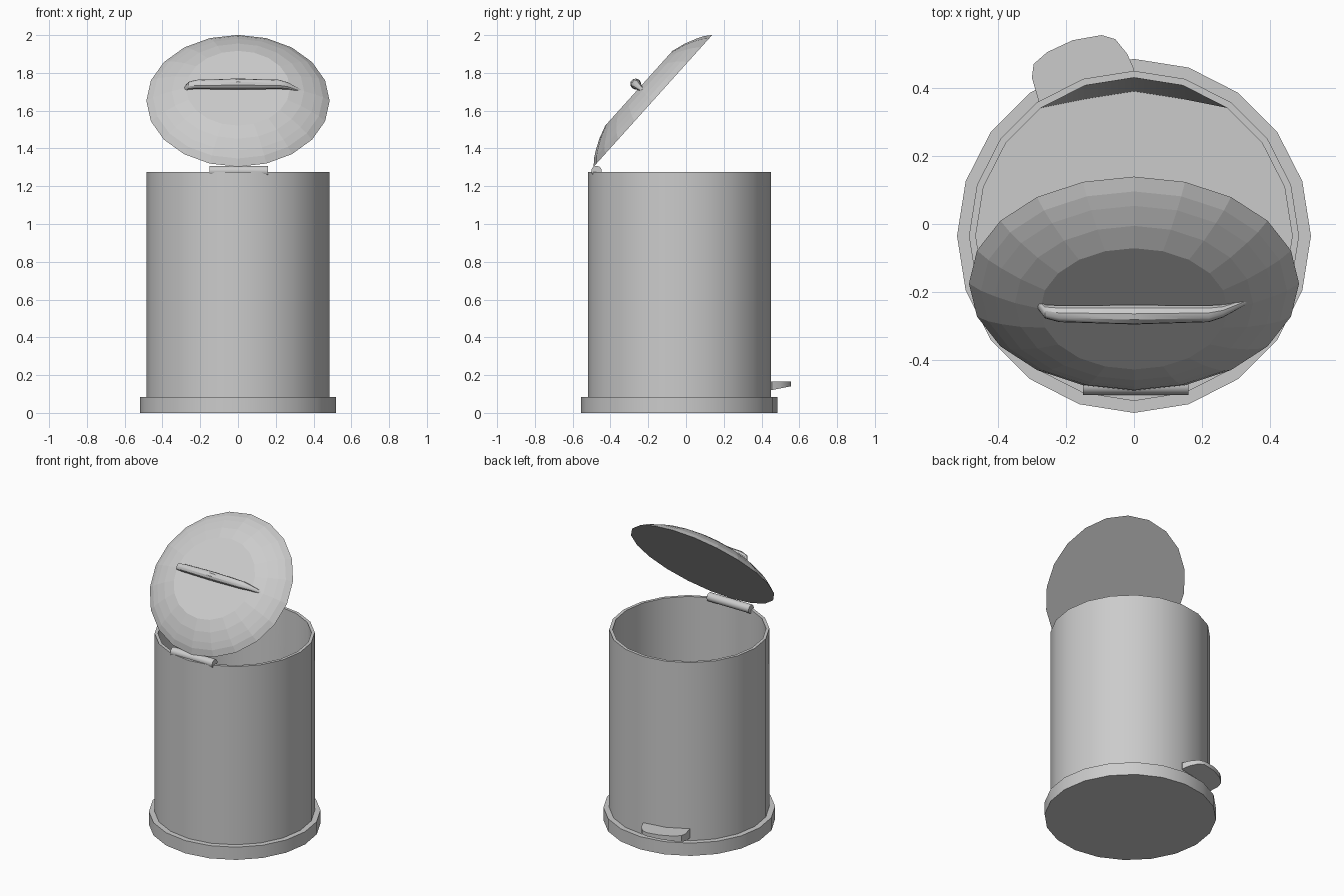
import bpy, bmesh
from math import sin, cos, pi, radians, atan2
from mathutils import Matrix, Vector

if "Cube" in bpy.data.objects:
    bpy.data.objects.remove(bpy.data.objects["Cube"])

SIDES = 20


def finish(name, bm, matrix=None, smooth=True):
    bmesh.ops.recalc_face_normals(bm, faces=bm.faces)
    if matrix is not None:
        bm.transform(matrix)
    me = bpy.data.meshes.new(name)
    bm.to_mesh(me)
    bm.free()
    ob = bpy.data.objects.new(name, me)
    bpy.context.collection.objects.link(ob)
    if smooth:
        bpy.ops.object.select_all(action='DESELECT')
        ob.select_set(True)
        bpy.context.view_layer.objects.active = ob
        bpy.ops.object.shade_smooth_by_angle(angle=radians(35))
    return ob


def skin(rings):
    """Join vertex-position loops into a closed, capped surface."""
    bm = bmesh.new()
    loops = [[bm.verts.new(p) for p in ring] for ring in rings]
    n = len(loops[0])
    for a, b in zip(loops, loops[1:]):
        for i in range(n):
            j = (i + 1) % n
            bm.faces.new((a[i], a[j], b[j], b[i]))
    bm.faces.new(loops[0])
    bm.faces.new(loops[-1])
    return bm


def lathe(profile):
    return skin([[(r * cos(2 * pi * i / SIDES), r * sin(2 * pi * i / SIDES), z)
                  for i in range(SIDES)] for r, z in profile])


# Base ring
centre = Matrix.Translation((0, -0.035, 0))
finish("base", lathe([(0.52, 0), (0.52, 0.085), (0.48, 0.085)]), centre)

# Hollow bin body, inner wall leaning in slightly above the pedal
bm = lathe([(0.485, 0.03), (0.485, 1.275), (0.465, 1.275), (0.465, 0.09)])
for v in bm.verts:
    if abs(v.co.z - 0.09) < 1e-4 and abs(v.co.x) < 0.2 and v.co.y > 0:
        v.co.y -= 0.04
finish("bin_body", bm, centre)

# Open lid, hinged at the front; local y runs up the slope
tilt = Matrix.Translation((0, -0.175, 1.652)) @ Matrix.Rotation(atan2(0.70, 0.63), 4, 'X')
lid_matrix = tilt @ Matrix.Diagonal((1, 0.968, 1, 1))
finish("lid", lathe([(0.485, 0), (0.45, 0.028), (0.41, 0.05),
                     (0.35, 0.077), (0.275, 0.1)]), lid_matrix, smooth=False)

# Lid handle: tapered bar with ends dipping into the dome (x, height, radius)
path = [(-0.285, 0.08, 0.014), (-0.262, 0.115, 0.020), (-0.22, 0.124, 0.025),
        (0, 0.128, 0.029), (0.22, 0.124, 0.025), (0.262, 0.113, 0.019),
        (0.33, 0.075, 0.009)]
finish("lid_handle", skin([[(x, 0.005 + r * cos(2 * pi * i / 10), h + r * sin(2 * pi * i / 10))
                            for i in range(10)] for x, h, r in path]), tilt)

# Hinge barrel
finish("hinge", skin([[(x, -0.474 + 0.028 * cos(2 * pi * i / 12), 1.28 + 0.028 * sin(2 * pi * i / 12))
                       for i in range(12)] for x in (-0.15, 0.16)]))

# Foot pedal at the back, underside sloping up towards the tip
outline = [(-0.28, 0.36), (-0.30, 0.43), (-0.295, 0.47), (-0.255, 0.505), (-0.18, 0.54),
           (-0.095, 0.555), (-0.055, 0.543), (-0.02, 0.50), (0.0, 0.455), (-0.01, 0.42)]
finish("pedal", skin([[(x, y, 0.12 + 0.2 * (y - 0.45)) for x, y in outline],
                      [(x, y, 0.165) for x, y in outline]]))
